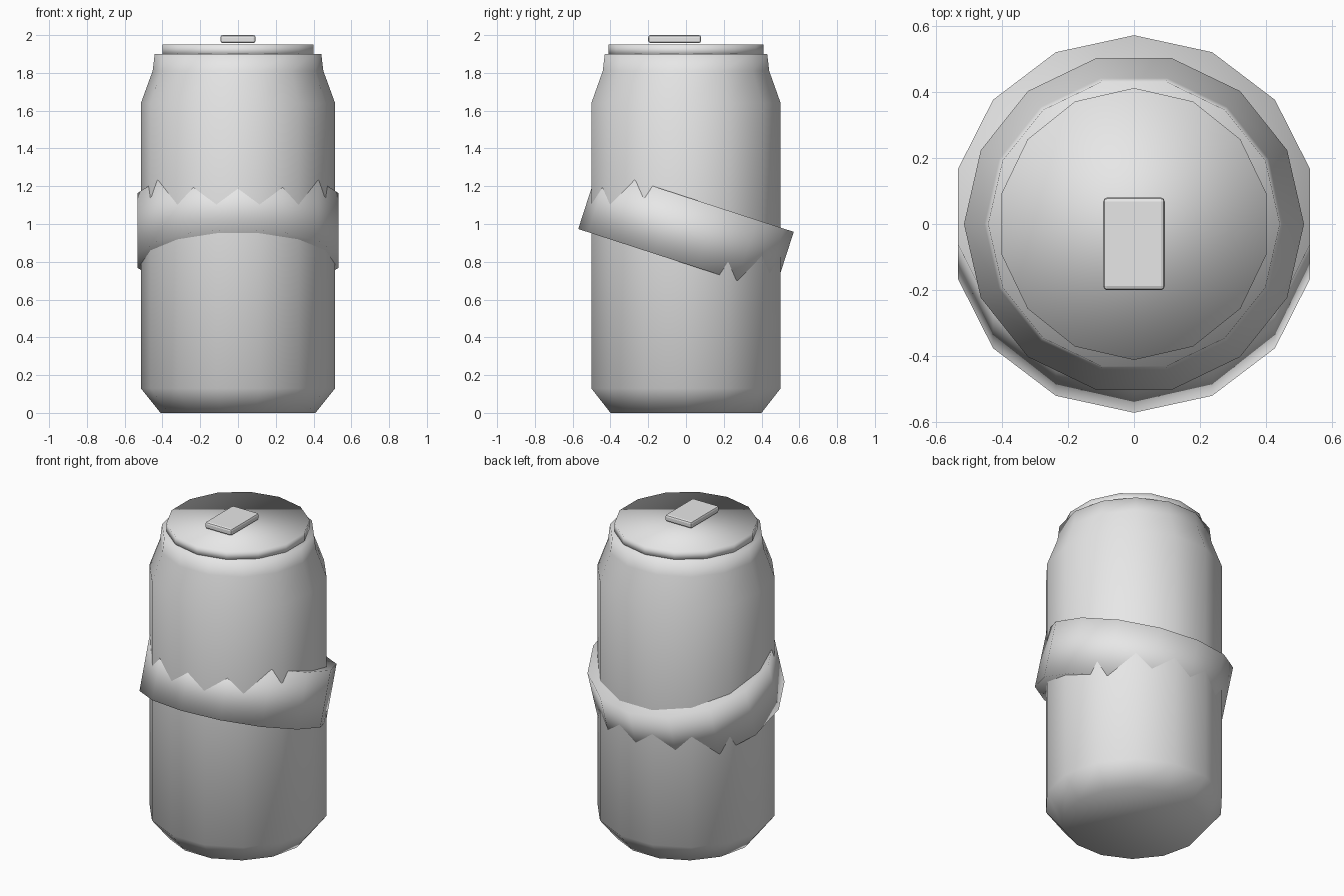
import bpy
import bmesh
from math import cos, sin, pi, radians

cube = bpy.data.objects.get("Cube")
if cube:
    bpy.data.objects.remove(cube, do_unlink=True)

SIDES = 14
grey = bpy.data.materials.new("plain_grey")
grey.use_nodes = True
grey.diffuse_color = (0.8, 0.8, 0.8, 1)
grey.node_tree.nodes["Principled BSDF"].inputs["Base Color"].default_value = (0.8, 0.8, 0.8, 1)


def finish(name, bm, smooth=True):
    """Turn a bmesh into a named object with the shared material."""
    bmesh.ops.recalc_face_normals(bm, faces=bm.faces)
    for face in bm.faces:
        face.smooth = smooth
    mesh = bpy.data.meshes.new(name)
    bm.to_mesh(mesh)
    bm.free()
    mesh.materials.append(grey)
    obj = bpy.data.objects.new(name, mesh)
    bpy.context.collection.objects.link(obj)
    return obj


def lathe(name, profile, start=0.0):
    """Closed turned solid from (radius, height) pairs."""
    bm = bmesh.new()
    angles = [start + 2 * pi * i / SIDES for i in range(SIDES)]
    rings = [[bm.verts.new((r * cos(a), r * sin(a), z)) for a in angles]
             for r, z in profile]
    for low, high in zip(rings, rings[1:]):
        for i in range(SIDES):
            j = (i + 1) % SIDES
            bm.faces.new((low[i], low[j], high[j], high[i]))
    bm.faces.new(rings[0])
    bm.faces.new(rings[-1])
    return finish(name, bm)


# Can body with chamfered foot and tapered shoulder
lathe("can_body", [(0.41, 0), (0.514, 0.13), (0.514, 1.64),
                   (0.452, 1.81), (0.441, 1.9)])

# Lid disc, turned half a side against the body
lathe("lid", [(0.411, 1.89), (0.411, 1.95)], start=pi / 2)

# Slanted band, partly sunk into the body
band = lathe("tilted_band", [(0.545, -0.169), (0.545, 0.169)], start=pi / 2)
band.location.z = 0.966
band.rotation_euler.x = radians(-18)

# Pull tab with softened edges
bm = bmesh.new()
bmesh.ops.create_cube(bm, size=1)
bmesh.ops.scale(bm, vec=(0.186, 0.28, 0.042), verts=bm.verts)
bmesh.ops.bevel(bm, geom=bm.edges[:], offset=0.012, segments=2,
                profile=0.5, affect='EDGES')
tab = finish("pull_tab", bm, smooth=False)
tab.location = (0, -0.06, 1.979)
